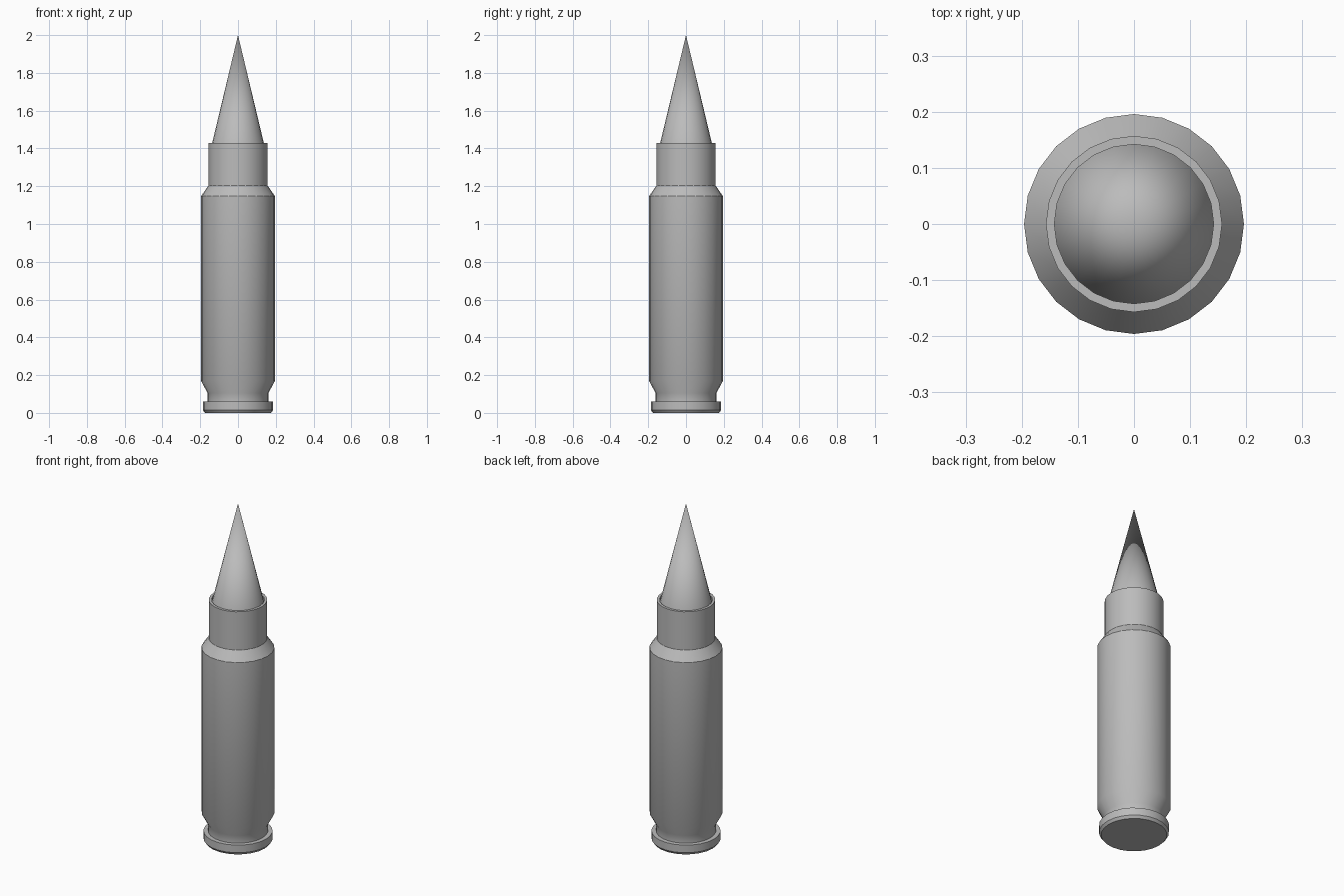
import bpy
import bmesh
import math

cube = bpy.data.objects.get("Cube")
if cube:
    bpy.data.objects.remove(cube, do_unlink=True)

SEGMENTS = 24
GREY = (0.5, 0.5, 0.5, 1.0)

metal = bpy.data.materials.new("grey metal")
metal.use_nodes = True
metal.diffuse_color = GREY
metal.node_tree.nodes["Principled BSDF"].inputs["Base Color"].default_value = GREY


def lathe(name, profile):
    """Spin a (radius, height) profile around z; zero radius closes to a point."""
    bm = bmesh.new()
    verts = [bm.verts.new((r, 0, z)) for r, z in profile]
    edges = [bm.edges.new(pair) for pair in zip(verts, verts[1:])]
    bmesh.ops.spin(bm, geom=verts + edges, cent=(0, 0, 0), axis=(0, 0, 1),
                   angle=math.tau, steps=SEGMENTS, use_duplicate=False)
    bmesh.ops.remove_doubles(bm, verts=bm.verts, dist=0.0005)
    bmesh.ops.recalc_face_normals(bm, faces=bm.faces)
    mesh = bpy.data.meshes.new(name)
    bm.to_mesh(mesh)
    bm.free()
    mesh.materials.append(metal)
    obj = bpy.data.objects.new(name, mesh)
    bpy.context.collection.objects.link(obj)
    bpy.ops.object.select_all(action="DESELECT")
    obj.select_set(True)
    bpy.context.view_layer.objects.active = obj
    bpy.ops.object.shade_smooth_by_angle(angle=math.radians(30))
    return obj


# Case: chamfered rim, groove, body, shoulder and open neck, closed inside
lathe("case", [
    (0, 0), (0.175, 0), (0.186, 0.015), (0.186, 0.06), (0.161, 0.06),
    (0.161, 0.105), (0.196, 0.17), (0.196, 1.147), (0.157, 1.203),
    (0.157, 1.43), (0.142, 1.43), (0.142, 1.407), (0, 1.407),
])

# Pointed tip seated just inside the neck
lathe("tip", [(0, 1.407), (0.142, 1.407), (0, 2.0)])
